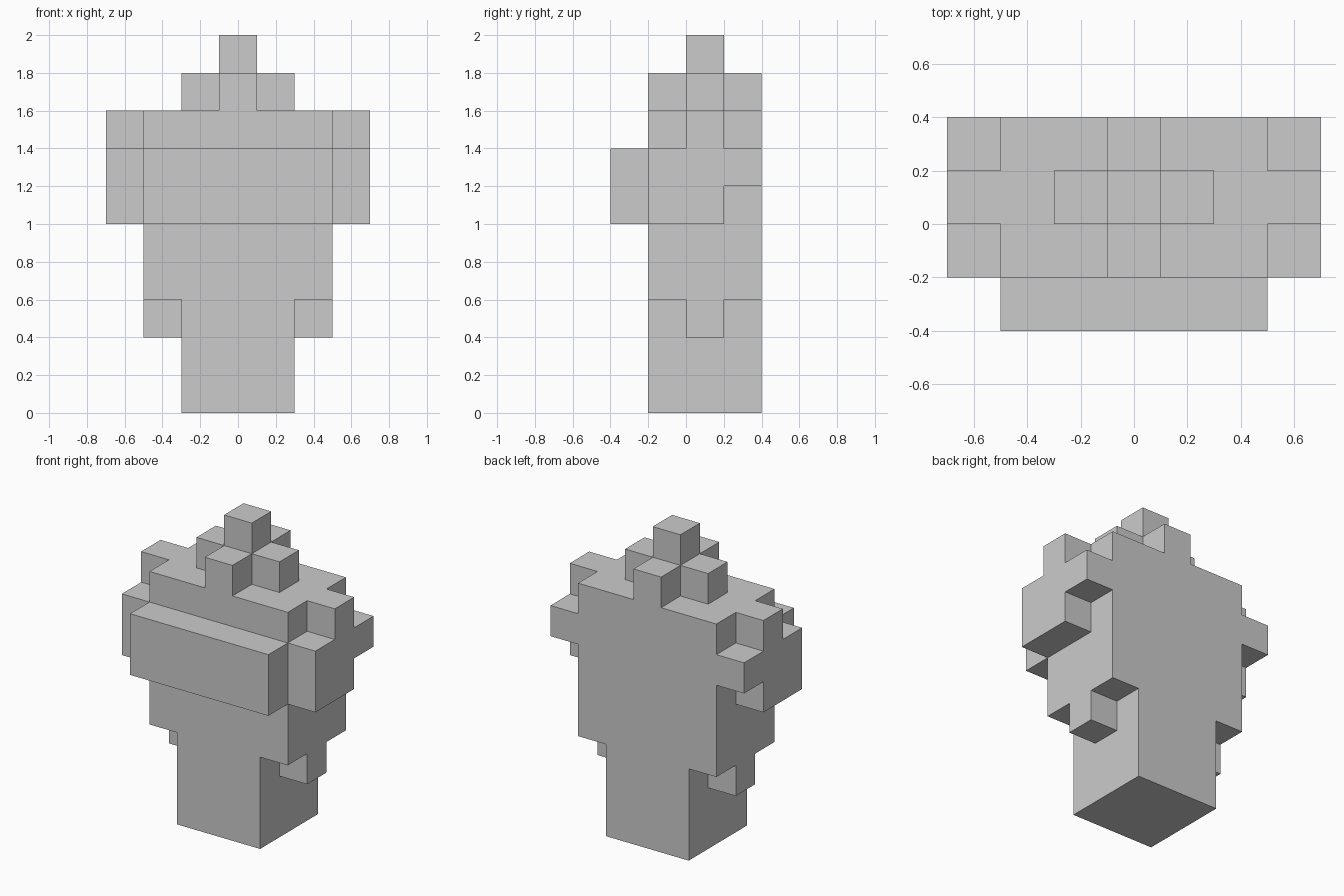
import bpy, bmesh
from mathutils import Vector

if "Cube" in bpy.data.objects:
    bpy.data.objects.remove(bpy.data.objects["Cube"])

U = 0.2  # block size
# Parts as block ranges (x0, x1, y0, y1, z0, z1), x counted from the middle column
PARTS = {
    "base":        [(-1, 2, -1, 2, 0, 3)],
    "body":        [(-2, 3, -1, 2, 3, 8)],
    "front_band":  [(-2, 3, -2, -1, 5, 7)],
    "lower_tab":   [(2, 3, 0, 1, 2, 3)],
    "side_handle": [(3, 4, -1, 1, 5, 7), (3, 4, 1, 2, 6, 7), (3, 4, 0, 1, 7, 8)],
    "top_cross":   [(-1, 2, 0, 1, 8, 9), (0, 1, -1, 2, 8, 9)],
    "top_peak":    [(0, 1, 0, 1, 9, 10)],
}

# Fill the blocks, mirrored across x
cells = set()
for boxes in PARTS.values():
    for x0, x1, y0, y1, z0, z1 in boxes:
        for x in range(x0, x1):
            for y in range(y0, y1):
                for z in range(z0, z1):
                    cells |= {(x, y, z), (-x, y, z)}

# Skin only the exposed block sides so the model is one closed shell
bm = bmesh.new()
for c in cells:
    centre = Vector((c[0], c[1] + 0.5, c[2] + 0.5))
    for axis in range(3):
        for sign in (-1, 1):
            n = Vector((0, 0, 0))
            n[axis] = sign
            if tuple(int(a + b) for a, b in zip(c, n)) in cells:
                continue
            u = Vector((0, 0, 0))
            u[(axis + 1) % 3] = 0.5
            v = n.cross(u)
            mid = centre + n * 0.5
            bm.faces.new([bm.verts.new((mid + d) * U)
                          for d in (-u - v, u - v, u + v, v - u)])

# Weld and merge flat areas
bmesh.ops.remove_doubles(bm, verts=bm.verts[:], dist=0.001)
bmesh.ops.dissolve_limit(bm, angle_limit=0.01, verts=bm.verts[:], edges=bm.edges[:])
mesh = bpy.data.meshes.new("stepped_block_figure")
bm.to_mesh(mesh)
bm.free()
bpy.context.collection.objects.link(bpy.data.objects.new("stepped_block_figure", mesh))
